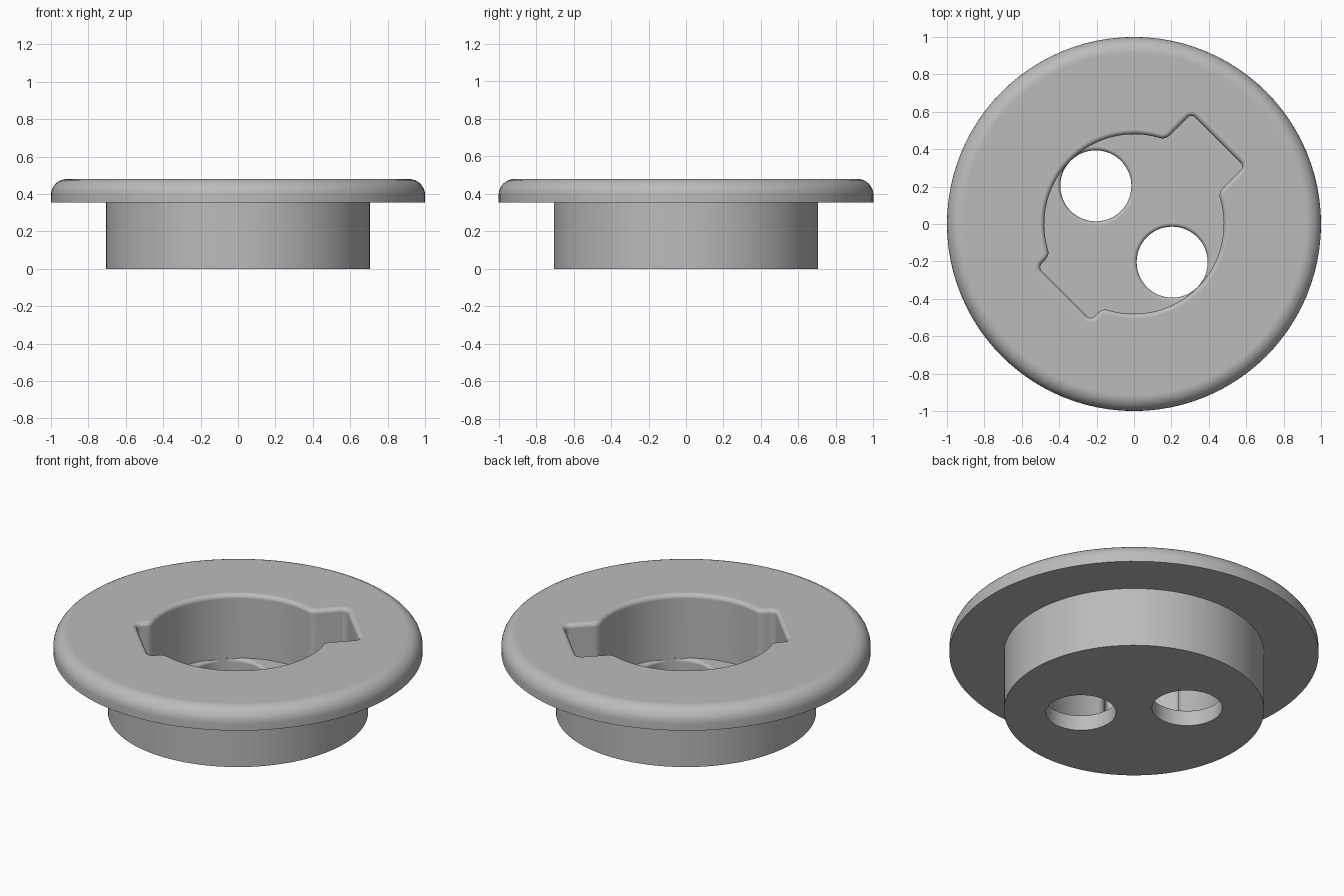
import bpy, bmesh
from math import sin, cos, pi, sqrt, atan2
from mathutils import Vector, Matrix

if "Cube" in bpy.data.objects:
    bpy.data.objects.remove(bpy.data.objects["Cube"], do_unlink=True)

TOP, FLOOR = 0.48, 0.1
POCKET_R, SLOT_W = 0.48, 0.2

grey = bpy.data.materials.new("plain grey")
grey.use_nodes = True
grey.diffuse_color = (0.5, 0.5, 0.5, 1)
grey.node_tree.nodes["Principled BSDF"].inputs["Base Color"].default_value = grey.diffuse_color


def loft(name, rings):
    """Closed solid through rings of (x, y, z) points with equal counts."""
    bm = bmesh.new()
    rows = [[bm.verts.new(p) for p in ring] for ring in rings]
    n = len(rows[0])
    for a, b in zip(rows, rows[1:]):
        for i in range(n):
            j = (i + 1) % n
            bm.faces.new((a[i], a[j], b[j], b[i]))
    bm.faces.new(rows[0][::-1])
    bm.faces.new(rows[-1])
    bmesh.ops.recalc_face_normals(bm, faces=bm.faces)
    mesh = bpy.data.meshes.new(name)
    bm.to_mesh(mesh)
    bm.free()
    mesh.materials.append(grey)
    obj = bpy.data.objects.new(name, mesh)
    bpy.context.collection.objects.link(obj)
    return obj


def lathe(name, profile, centre=(0, 0), n=96):
    return loft(name, [[(centre[0] + r * cos(2 * pi * i / n), centre[1] + r * sin(2 * pi * i / n), z)
                        for i in range(n)] for r, z in profile])


def boolean(obj, cutter, operation):
    mod = obj.modifiers.new("cut", 'BOOLEAN')
    mod.object, mod.operation, mod.solver = cutter, operation, 'EXACT'
    bpy.context.view_layer.objects.active = obj
    bpy.ops.object.modifier_apply(modifier=mod.name)
    bpy.data.objects.remove(cutter, do_unlink=True)


def slot_half(length, r=0.03, ease=0.035, steps=6):
    """Upper half of one slot, from its end wall round to the pocket circle."""
    pts = [Vector((length - r + r * cos(a), SLOT_W - r + r * sin(a)))
           for a in (pi / 2 * i / steps for i in range(steps + 1))]
    corner = Vector((sqrt(POCKET_R ** 2 - SLOT_W ** 2), SLOT_W))
    ang = atan2(corner.y, corner.x) + ease / POCKET_R
    start = corner + Vector((ease, 0))
    end = Vector((cos(ang), sin(ang))) * POCKET_R
    for i in range(steps + 1):
        t = i / steps
        pts.append(start * (1 - t) ** 2 + corner * 2 * t * (1 - t) + end * t * t)
    return pts


def pocket_outline():
    long_side = slot_half(0.635)
    short_side = [Vector((-p.x, p.y)) for p in reversed(slot_half(0.527))]
    a0 = atan2(long_side[-1].y, long_side[-1].x)
    a1 = atan2(short_side[0].y, short_side[0].x)
    arc = [Vector((cos(a), sin(a))) * POCKET_R
           for a in (a0 + (a1 - a0) * i / 32 for i in range(1, 32))]
    half = long_side + arc + short_side
    return half + [Vector((p.x, -p.y)) for p in reversed(half)]


def offset(pts, d):
    out = []
    for i, p in enumerate(pts):
        a = (p - pts[i - 1]).normalized()
        b = (pts[(i + 1) % len(pts)] - p).normalized()
        n = Vector((a.y + b.y, -a.x - b.x)).normalized()
        out.append(p + n * d / max(0.5, n.dot(Vector((a.y, -a.x)))))
    return out


def flare(base, top, r, steps=5):
    """Quarter-round lip as (outward offset, height) pairs."""
    angles = [pi / 2 * i / steps for i in range(steps + 1)]
    return [(0, base)] + [(r * (1 - cos(a)), top - r + r * sin(a)) for a in angles] + [(r, top + 0.1)]


# Round body with a wide flange, rounded on its upper edge
EDGE = 0.085
rim = [(1 - EDGE + EDGE * cos(a), TOP - EDGE + EDGE * sin(a)) for a in (pi / 2 * i / 8 for i in range(9))]
body = lathe("flanged_socket", [(0.705, 0), (0.705, 0.355), (1, 0.355)] + rim)

# Keyed pocket, turned to the diagonal, with a softened lip
outline = pocket_outline()
turn = Matrix.Rotation(pi / 4, 3, 'Z')
pocket = loft("pocket_cutter", [[turn @ Vector((p.x, p.y, z)) for p in offset(outline, d)]
                                for d, z in flare(FLOOR, TOP, 0.025)])
boolean(body, pocket, 'DIFFERENCE')

# Two through holes in the pocket floor, kept inside the pocket wall
for side in (-1, 1):
    hole = lathe("hole_cutter", [(0.19 + d, z) for d, z in flare(-0.1, FLOOR, 0.02)],
                 (side * 0.204, -side * 0.204), 48)
    limit = lathe("hole_limit", [(POCKET_R - 0.001, -0.2), (POCKET_R - 0.001, 0.15)])
    boolean(hole, limit, 'INTERSECT')
    boolean(body, hole, 'DIFFERENCE')

# Smooth walls and lips, crisp floor and base edges
bpy.ops.object.select_all(action='DESELECT')
body.select_set(True)
bpy.context.view_layer.objects.active = body
bpy.ops.object.shade_smooth_by_angle(angle=pi / 6)
weighted = body.modifiers.new("even_shading", 'WEIGHTED_NORMAL')
weighted.keep_sharp = True
